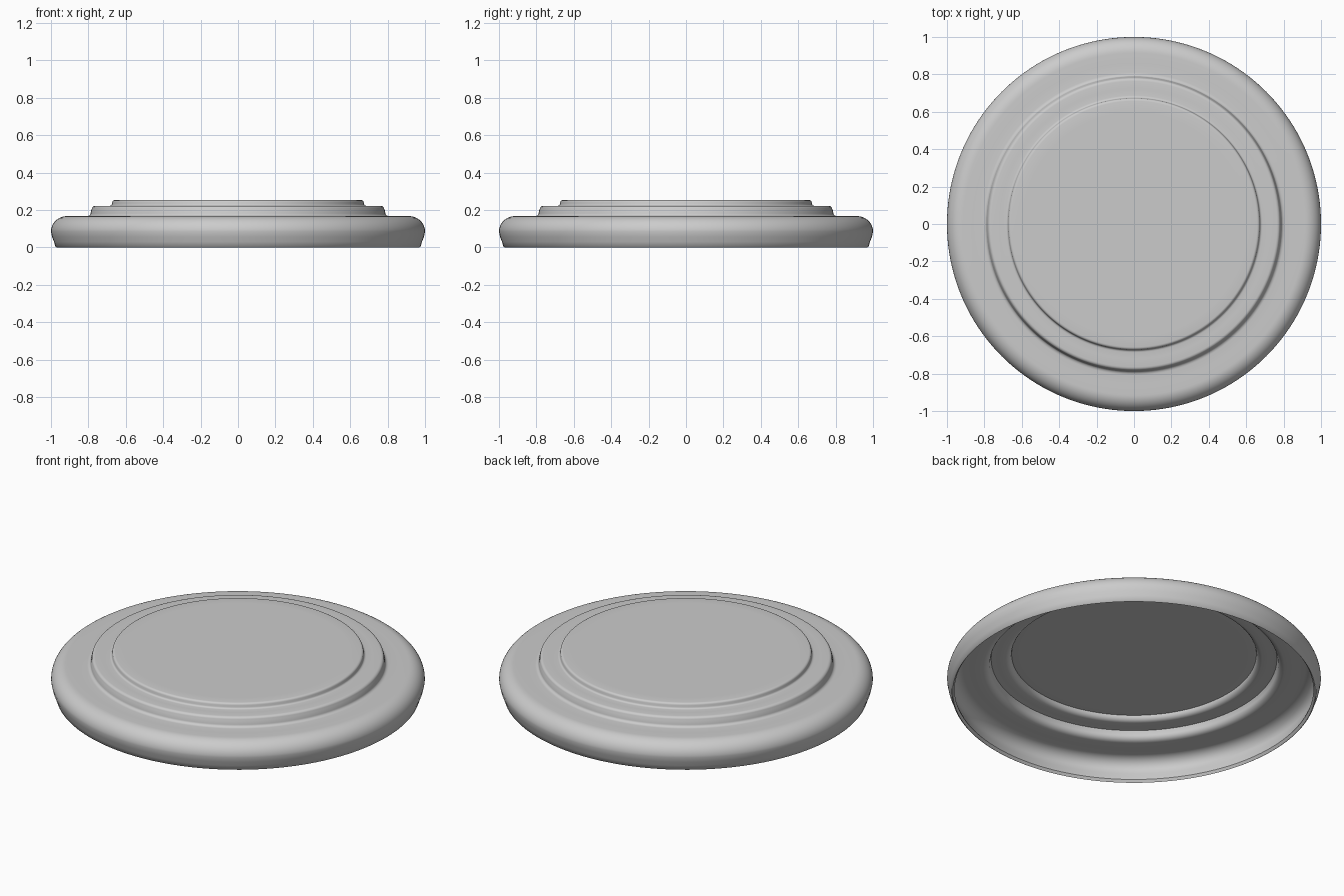
import bpy, bmesh, math

if "Cube" in bpy.data.objects:
    bpy.data.objects.remove(bpy.data.objects["Cube"])

SEG = 160


def arc(cx, cz, rx, rz, a0, a1, n):
    """Elliptical arc in the radius/height plane, angles in degrees."""
    pts = []
    for i in range(n + 1):
        a = math.radians(a0 + (a1 - a0) * i / n)
        pts.append((cx + rx * math.cos(a), cz + rz * math.sin(a)))
    return pts


# Outer profile from the rim's bottom edge up to the centre
profile = [(0.970, 0.0), (0.976, 0.004), (0.984, 0.03), (0.994, 0.056)]
profile += arc(0.915, 0.085, 0.085, 0.082, 0, 90, 12)       # rounded rim
profile += [(0.86, 0.167)]
profile += arc(0.808, 0.182, 0.020, 0.015, 270, 180, 5)     # lower step
profile += [(0.784, 0.202)]
profile += arc(0.764, 0.206, 0.018, 0.016, 0, 90, 5)
profile += [(0.72, 0.222)]
profile += arc(0.687, 0.232, 0.013, 0.010, 270, 180, 4)     # upper step
profile += arc(0.658, 0.241, 0.014, 0.012, 0, 90, 4)
profile += [(0.60, 0.253)]

# Revolve the profile around z
bm = bmesh.new()
rings = []
for r, z in profile:
    rings.append([bm.verts.new((r * math.cos(2 * math.pi * k / SEG),
                                r * math.sin(2 * math.pi * k / SEG), z))
                  for k in range(SEG)])
for lo, hi in zip(rings, rings[1:]):
    for k in range(SEG):
        j = (k + 1) % SEG
        bm.faces.new((lo[k], lo[j], hi[j], hi[k]))
bm.faces.new(rings[-1])
bmesh.ops.recalc_face_normals(bm, faces=bm.faces)
# Outward normals on the open shell
top = max(bm.faces, key=lambda f: f.calc_center_median().z)
if top.normal.z < 0:
    bmesh.ops.reverse_faces(bm, faces=bm.faces)

mesh = bpy.data.meshes.new("flying_disc")
bm.to_mesh(mesh)
bm.free()
disc = bpy.data.objects.new("flying_disc", mesh)
bpy.context.collection.objects.link(disc)

# Thin hollow shell, thickened inward
shell = disc.modifiers.new("shell", "SOLIDIFY")
shell.thickness = 0.018
shell.offset = -1

bpy.context.view_layer.objects.active = disc
disc.select_set(True)
bpy.ops.object.modifier_apply(modifier="shell")
# Keep the rim's lower lip flat on the ground plane
for v in disc.data.vertices:
    v.co.z = 0.0 if v.co.z < 0.012 and math.hypot(v.co.x, v.co.y) < 0.972 else max(v.co.z, 0.0)
bpy.ops.object.shade_smooth_by_angle(angle=math.radians(40))
